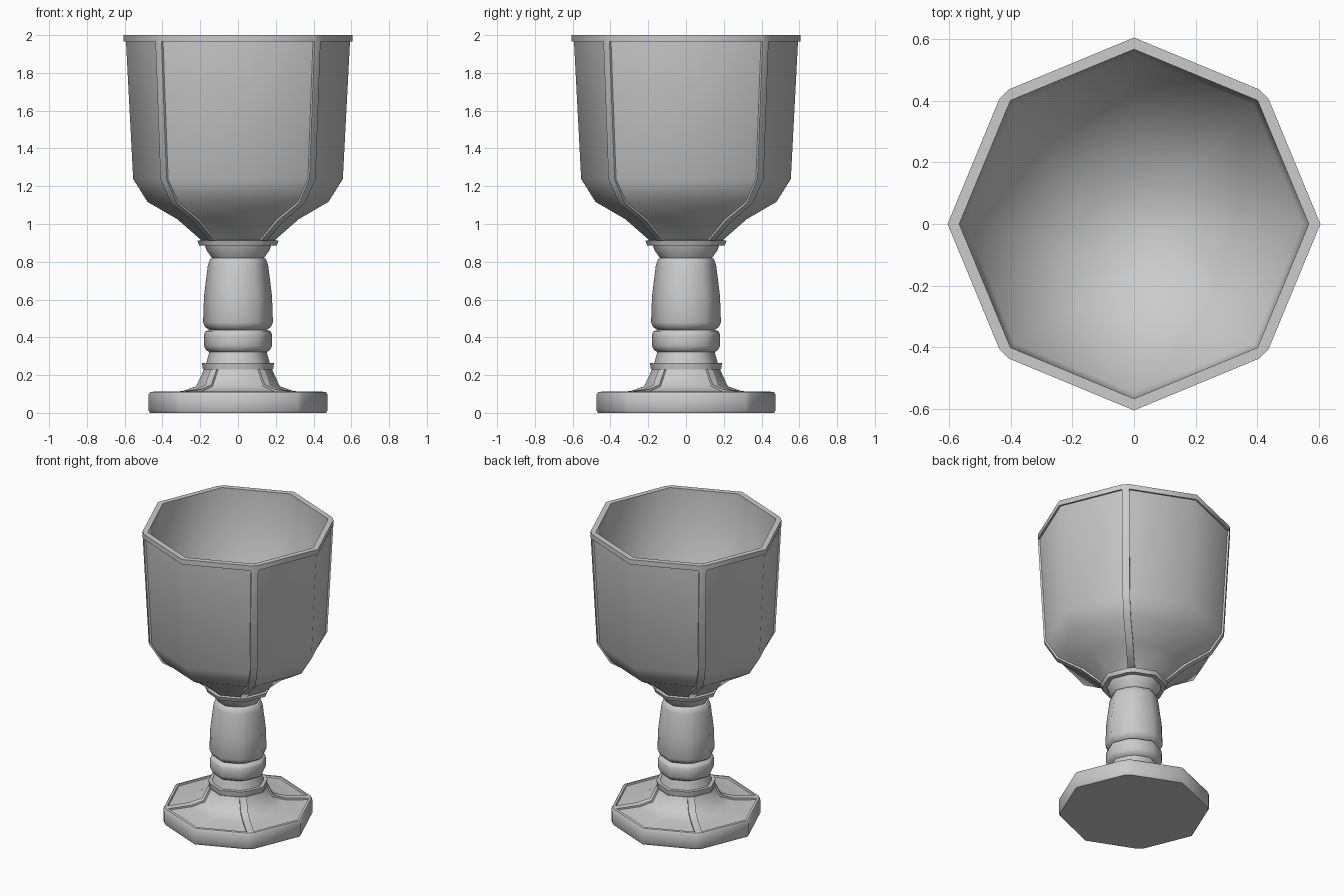
import bpy, bmesh
from math import radians, cos, sin, tan, pi

if "Cube" in bpy.data.objects:
    bpy.data.objects.remove(bpy.data.objects["Cube"])

T = tan(pi / 8)
H = 0.0225  # half width of a rib on the diagonal corners


def ring_points(r, z, d=0.0, dz=0.0, h=H):
    """Octagon with flattened diagonal corners; panels sink by d (inwards) and dz (vertically)."""
    pts = []
    for q in range(4):
        a = q * pi / 2
        pts.append(((r - d) * cos(a), (r - d) * sin(a), z + dz))
        c, s = cos(a + pi / 4), sin(a + pi / 4)
        for v, dd, ddz in ((-h, d, dz), (-h, 0, 0), (h, 0, 0), (h, d, dz)):
            u = r - dd - h * T
            pts.append((u * c - v * s, u * s + v * c, z + ddz))
    return pts


def loft(name, rings, angle=50):
    """Skin a stack of rings, cap both ends and merge coinciding points."""
    bm = bmesh.new()
    loops = [[bm.verts.new(p) for p in ring_points(*r)] for r in rings]
    for a, b in zip(loops, loops[1:]):
        n = len(a)
        for i in range(n):
            j = (i + 1) % n
            bm.faces.new((a[i], a[j], b[j], b[i]))
    bm.faces.new(loops[0])
    bm.faces.new(loops[-1])
    bmesh.ops.remove_doubles(bm, verts=bm.verts, dist=0.0004)
    bmesh.ops.recalc_face_normals(bm, faces=bm.faces)
    me = bpy.data.meshes.new(name)
    bm.to_mesh(me)
    bm.free()
    ob = bpy.data.objects.new(name, me)
    bpy.context.collection.objects.link(ob)
    bpy.ops.object.select_all(action='DESELECT')
    ob.select_set(True)
    bpy.context.view_layer.objects.active = ob
    bpy.ops.object.shade_smooth_by_angle(angle=radians(angle))
    return ob


def plain(*prof, h=H):
    """Rings without sunken panels."""
    return [(r, z, 0, 0, h) for r, z in prof]


# Foot: octagonal slab rising to the stem, sunken panels between four ribs
loft("foot", plain((0.466, 0), (0.475, 0.015), (0.475, 0.095), (0.466, 0.11)) + [
    (0.45, 0.112),
    (0.45, 0.112, 0.004, -0.01),
    (0.31, 0.124, 0.008, -0.011),
    (0.232, 0.148, 0.01, -0.008),
    (0.192, 0.23, 0.012, 0),
    (0.192, 0.23)])

# Stem: collar, bulb, tapered column and flared neck
loft("stem", plain(
    (0.186, 0.23), (0.191, 0.265), (0.168, 0.265),
    (0.152, 0.322), (0.17, 0.333), (0.181, 0.355), (0.181, 0.413), (0.174, 0.43),
    (0.152, 0.44), (0.175, 0.455), (0.185, 0.48), (0.18, 0.62),
    (0.16, 0.78), (0.148, 0.815), (0.138, 0.82),
    (0.166, 0.86), (0.175, 0.886)))

# Ring between stem and bowl
loft("bowl_ring", plain((0.205, 0.886), (0.215, 0.912)))

# Bowl: ribbed outside, plain rim, smooth hollow inside
loft("bowl", [
    (0.205, 0.911),
    (0.205, 0.911, 0.01, 0.004),
    (0.332, 1.018, 0.01, 0.008),
    (0.489, 1.110, 0.01, 0.007),
    (0.567, 1.238, 0.012, 0),
    (0.605, 1.966, 0.012, 0),
    (0.605, 1.966),
    (0.605, 2.0)] + plain(
    (0.567, 2.0), (0.548, 1.25), (0.16, 0.98), h=0), angle=60)
